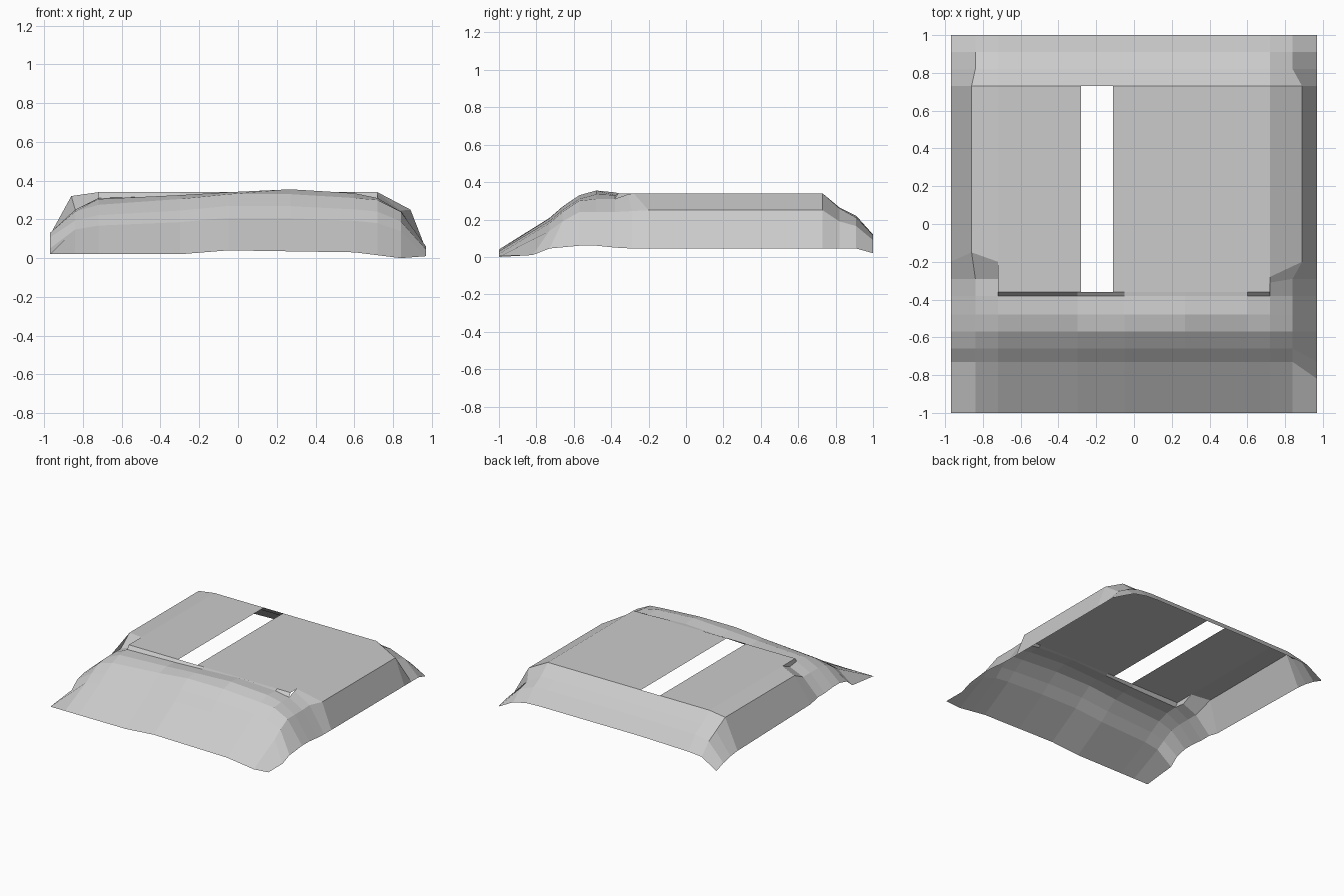
import bpy
import bmesh
from mathutils import Vector

default = bpy.data.objects.get("Cube")
if default:
    bpy.data.objects.remove(default, do_unlink=True)

# Single neutral finish
grey = bpy.data.materials.new("neutral_grey")
grey.use_nodes = True
tone = (0.6, 0.6, 0.6, 1.0)
grey.diffuse_color = tone
grey.node_tree.nodes["Principled BSDF"].inputs["Base Color"].default_value = tone


def sheet(name, rows):
    """Flat-shaded open sheet lofted through rows of points, facing upward."""
    mesh = bpy.data.meshes.new(name)
    bm = bmesh.new()
    grid = [[bm.verts.new(Vector(point)) for point in row] for row in rows]
    for lower, upper in zip(grid, grid[1:]):
        for i in range(len(lower) - 1):
            bm.faces.new((lower[i], lower[i + 1], upper[i + 1], upper[i]))
    bm.normal_update()
    for face in bm.faces:
        if face.normal.z < 0:
            face.normal_flip()
    bm.to_mesh(mesh)
    bm.free()
    obj = bpy.data.objects.new(name, mesh)
    bpy.context.collection.objects.link(obj)
    mesh.materials.append(grey)
    return obj


def station(columns, y, heights):
    return [(x, y, z) for x, z in zip(columns, heights)]


def blend(start, end, amount):
    return [a + (b - a) * amount for a, b in zip(start, end)]


# Shared column positions across the width
columns = [-.97, -.84, -.72, -.30, -.05, .27, .60, .72, .84, .97]
deck_z, deck_front, deck_back = .34, -.36, .73

# Front cover: hem rising to a shoulder, then a rounded crest
hem = [.02, .02, .02, .02, .04, .035, .03, .015, 0, .01]
shoulder = [.13, .24, .275, .305, .33, .33, .31, .30, .24, .06]
crest = [.13, .25, .305, .325, .34, .355, .335, .31, .24, .06]
valley = [.12, .25, .31, .32, .33, .345, .33, .31, .24, .05]

front_rows = [station(columns, -1, hem)]
for y, amount in ((-.73, .58), (-.66, .79)):
    front_rows.append(station(columns, y, blend(hem, shoulder, amount)))
front_rows[1][0] = (-.97, -.73, .05)
front_rows[1][-1] = (.97, -.82, .01)
front_rows[2][-1] = (.97, -.73, .045)
front_rows += [station(columns, -.57, shoulder), station(columns, -.48, crest),
               station(columns, -.38, valley)]
sheet("front_cover", front_rows)

# Small riser joining the front cover to the flat deck
inner = columns[2:8]
riser_top = station(inner, deck_front, [deck_z] * len(inner))
sheet("deck_riser", [front_rows[-1][2:8], riser_top])

# Flat deck panels on either side of the open slot
for name, x0, x1 in (("right_deck_panel", -.72, -.28), ("left_deck_panel", -.11, .72)):
    sheet(name, [[(x, y, deck_z) for x in (x0, x1)] for y in (deck_front, deck_back)])

# Side skirts with a narrow upper bevel and a steep outer wall
right_back = [(-.97, deck_back, .08), (-.86, deck_back, .32), (-.72, deck_back, deck_z)]
left_back = [(.72, deck_back, deck_z), (.89, deck_back, .25), (.97, deck_back, .045)]
sheet("right_skirt", [
    front_rows[-1][:3],
    [(-.97, -.29, .12), (-.84, -.29, .25), (-.72, -.29, .30)],
    [(-.97, -.20, .10), (-.86, -.15, .32), (-.72, -.20, deck_z)],
    right_back,
])
sheet("left_skirt", [
    front_rows[-1][-3:],
    [(.72, -.31, .335), (.84, -.29, .245), (.97, -.29, .045)],
    [(.72, -.28, deck_z), (.89, -.20, .25), (.97, -.20, .045)],
    left_back,
])

# Step where the right skirt drops below the deck edge
sheet("right_deck_step", [
    [(-.72, -.38, .31), (-.72, -.29, .30)],
    [(-.72, deck_front, deck_z), (-.72, -.20, deck_z)],
])

# Back cover falling away from the deck in three bands
middle = len(columns) - 6


def band(y, right, centre, left):
    return station(columns, y, right + [centre] * middle + left)


back_top = right_back + station(columns[3:7], deck_back, [deck_z] * middle) + left_back
sheet("back_cover", [
    back_top,
    band(.82, [.07, .24, .265], .265, [.26, .19, .045]),
    band(.91, [.05, .19, .215], .22, [.21, .165, .045]),
    band(1, [.02, .10, .11], .12, [.115, .09, .02]),
])
